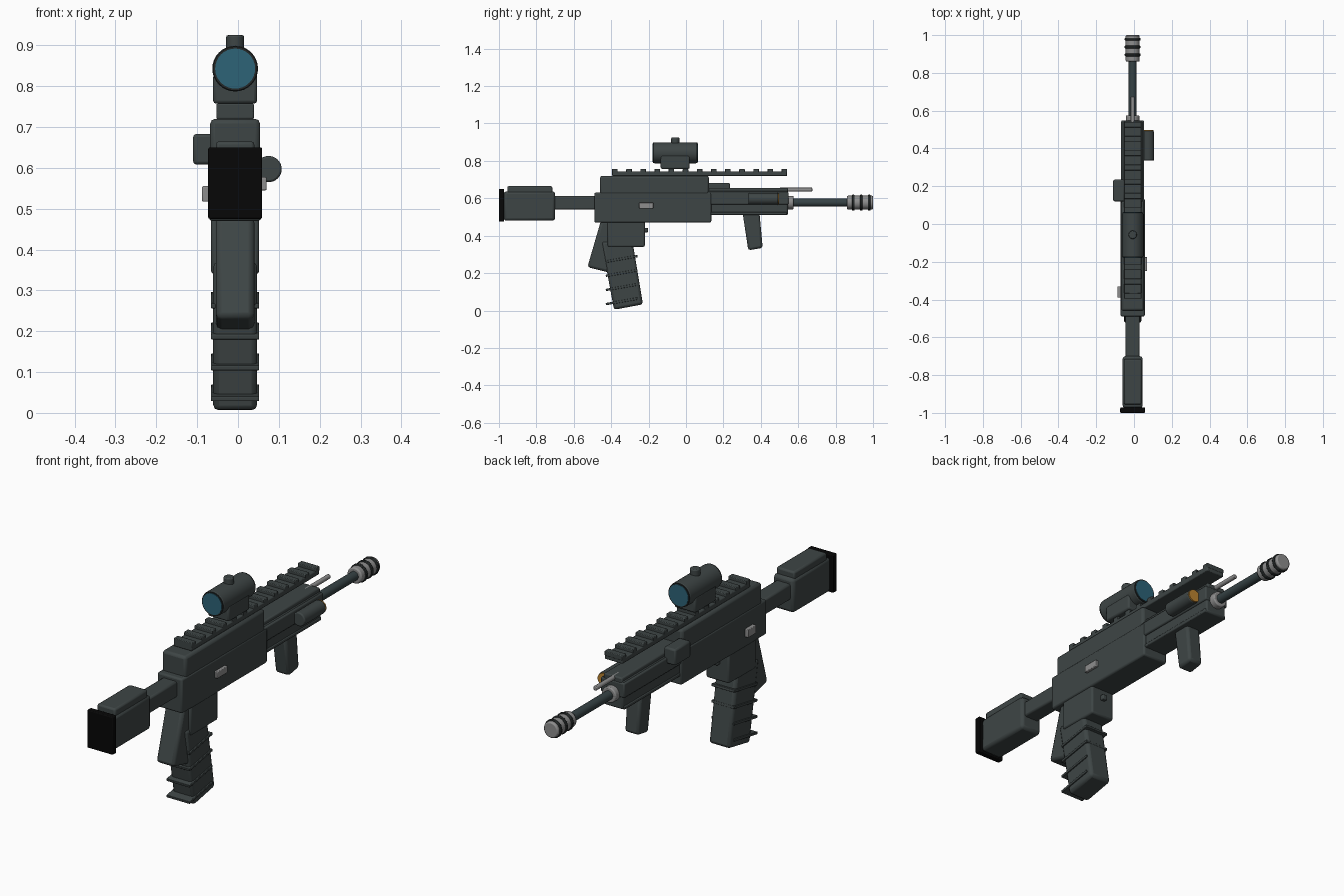
import bpy, bmesh, math
from mathutils import Matrix, Vector

cube = bpy.data.objects.get("Cube")
if cube:
    bpy.data.objects.remove(cube, do_unlink=True)

CX = -0.007  # centre line of the body


def material(name, r, g, b):
    m = bpy.data.materials.new(name)
    m.use_nodes = True
    m.diffuse_color = (r, g, b, 1)
    node = m.node_tree.nodes["Principled BSDF"]
    node.inputs["Base Color"].default_value = (r, g, b, 1)
    node.inputs["Roughness"].default_value = 0.6
    return m


BODY = material("dark grey green", 0.048, 0.06, 0.06)
BARREL = material("dark slate", 0.036, 0.054, 0.058)
DARK = material("charcoal", 0.018, 0.022, 0.022)
BLACK = material("black", 0.002, 0.002, 0.002)
STEEL = material("light grey", 0.27, 0.27, 0.27)
GLASS = material("teal glass", 0.026, 0.125, 0.185)
LAMP = material("amber", 0.5, 0.23, 0.03)


def finish(name, bm, mat, bevel):
    bmesh.ops.recalc_face_normals(bm, faces=bm.faces)
    mesh = bpy.data.meshes.new(name)
    bm.to_mesh(mesh)
    bm.free()
    mesh.materials.append(mat)
    obj = bpy.data.objects.new(name, mesh)
    bpy.context.collection.objects.link(obj)
    if bevel:
        mod = obj.modifiers.new("Bevel", "BEVEL")
        mod.width = bevel
        mod.segments = 2
        mod.limit_method = "ANGLE"
        mod.angle_limit = math.radians(40)
    bpy.ops.object.select_all(action="DESELECT")
    obj.select_set(True)
    bpy.context.view_layer.objects.active = obj
    bpy.ops.object.shade_smooth_by_angle(angle=math.radians(35))
    return obj


def box(name, x, y, z, mat=BODY, bevel=0.008, tilt=0):
    """Rounded box from its ranges, tilted in degrees about x."""
    bm = bmesh.new()
    bmesh.ops.create_cube(bm, size=1)
    size = [r[1] - r[0] for r in (x, y, z)]
    mid = Vector([(r[0] + r[1]) / 2 for r in (x, y, z)])
    turn = Matrix.Rotation(math.radians(tilt), 4, "X")
    bm.transform(Matrix.Translation(mid) @ turn @ Matrix.Diagonal((*size, 1)))
    return finish(name, bm, mat, bevel)


def mid_box(name, half, y, z, mat=BODY, bevel=0.008, tilt=0):
    return box(name, (CX - half, CX + half), y, z, mat, bevel, tilt)


def prism(name, half, outline, mat=BODY, bevel=0.01):
    """Side outline in (y, z) pulled across the body."""
    bm = bmesh.new()
    face = bm.faces.new([bm.verts.new((CX - half, y, z)) for y, z in outline])
    ext = bmesh.ops.extrude_face_region(bm, geom=[face])["geom"]
    verts = [v for v in ext if isinstance(v, bmesh.types.BMVert)]
    bmesh.ops.translate(bm, verts=verts, vec=(2 * half, 0, 0))
    return finish(name, bm, mat, bevel)


def rod(name, radius, y, z, x=CX, mat=BODY, bevel=0.0, sides=32, upright=False):
    """Cylinder along y, or along z (then y is the centre, z the range)."""
    bm = bmesh.new()
    lo, hi = z if upright else y
    bmesh.ops.create_cone(bm, cap_ends=True, segments=sides, radius1=radius,
                          radius2=radius, depth=hi - lo)
    mid = (lo + hi) / 2
    if upright:
        bm.transform(Matrix.Translation((x, y, mid)))
    else:
        bm.transform(Matrix.Translation((x, mid, z)) @ Matrix.Rotation(math.pi / 2, 4, "X"))
    return finish(name, bm, mat, bevel)


# Shoulder stock
mid_box("butt_pad", 0.066, (-1, -0.972), (0.475, 0.65), BLACK, 0.004)
mid_box("stock", 0.053, (-0.975, -0.70), (0.48, 0.637), BODY, 0.014)
mid_box("cheek_rest", 0.047, (-0.955, -0.715), (0.62, 0.665))
mid_box("stock_tube", 0.037, (-0.71, -0.48), (0.54, 0.613))

# Receiver
mid_box("lower_receiver", 0.064, (-0.49, 0.135), (0.47, 0.63))
mid_box("upper_receiver", 0.061, (-0.46, 0.123), (0.60, 0.72), BODY, 0.012)
box("right_button", (0.05, 0.07), (-0.25, -0.175), (0.545, 0.577), STEEL, 0.003)
box("left_button", (-0.088, -0.06), (-0.39, -0.33), (0.517, 0.555), STEEL, 0.003)
box("charging_block", (-0.11, -0.05), (0.12, 0.235), (0.608, 0.683))

# Handguard
mid_box("handguard", 0.053, (0.11, 0.545), (0.51, 0.64))
mid_box("handguard_side", 0.061, (0.11, 0.548), (0.567, 0.635), BODY, 0.006)
mid_box("handguard_base", 0.057, (0.11, 0.54), (0.51, 0.526), BODY, 0.004)
mid_box("handguard_cover", 0.047, (0.11, 0.545), (0.62, 0.656), BODY, 0.006)

# Top rail
mid_box("rail_base", 0.046, (-0.395, 0.54), (0.719, 0.743), BODY, 0.004)
for i in range(13):
    y = -0.38 + i * 0.0755
    mid_box(f"rail_tooth_{i + 1}", 0.046, (y - 0.015, y + 0.015), (0.735, 0.757), BODY, 0.003)

# Sight
mid_box("sight_mount", 0.054, (-0.135, 0.02), (0.757, 0.83), BODY, 0.008)
rod("sight_body", 0.056, (-0.175, 0.06), 0.843, bevel=0.006)
for name, y in (("rear", -0.175), ("front", 0.06)):
    rod(f"{name}_sight_rim", 0.054, (y - 0.002, y + 0.002), 0.843, mat=DARK)
    rod(f"{name}_lens", 0.049, (y - 0.004, y + 0.004), 0.843, mat=GLASS)
rod("sight_knob", 0.022, -0.057, (0.88, 0.925), bevel=0.005, upright=True)

# Barrel and muzzle
rod("barrel", 0.021, (0.53, 0.88), 0.577, mat=BARREL)
rod("barrel_collar", 0.036, (0.54, 0.575), 0.577, mat=STEEL, bevel=0.005)
rod("gas_rod", 0.0105, (0.50, 0.675), 0.646, mat=STEEL, bevel=0.003, sides=16)
rod("muzzle", 0.037, (0.86, 1.0), 0.577, mat=STEEL, bevel=0.006)
for i in range(3):
    y = 0.895 + i * 0.042
    rod(f"muzzle_ring_{i + 1}", 0.042, (y - 0.007, y + 0.007), 0.577, mat=DARK, bevel=0.003)

# Side lamp
rod("lamp_body", 0.032, (0.335, 0.492), 0.597, x=0.075, bevel=0.005)
rod("lamp_lens", 0.029, (0.488, 0.498), 0.597, x=0.075, mat=LAMP)

# Fore grip
prism("fore_grip", 0.036,
      [(0.303, 0.52), (0.393, 0.52), (0.41, 0.335), (0.333, 0.322)], BODY, 0.012)

# Rear grip, magazine well and magazine
prism("rear_grip", 0.047,
      [(-0.455, 0.48), (-0.30, 0.48), (-0.36, 0.19), (-0.527, 0.232)], BODY, 0.014)
mid_box("magazine_well", 0.059, (-0.42, -0.22), (0.34, 0.49))
mid_box("well_catch", 0.012, (-0.23, -0.202), (0.418, 0.442), BODY, 0.004)
prism("magazine", 0.054,
      [(-0.452, 0.37), (-0.286, 0.37), (-0.23, 0.033), (-0.385, 0.004)], BODY, 0.014)
for i in range(4):
    z = 0.049 + i * 0.0757
    mid_box(f"magazine_rib_{i + 1}", 0.059, (-0.43, -0.258), (z - 0.006, z + 0.006),
            BODY, 0.002, tilt=10)
